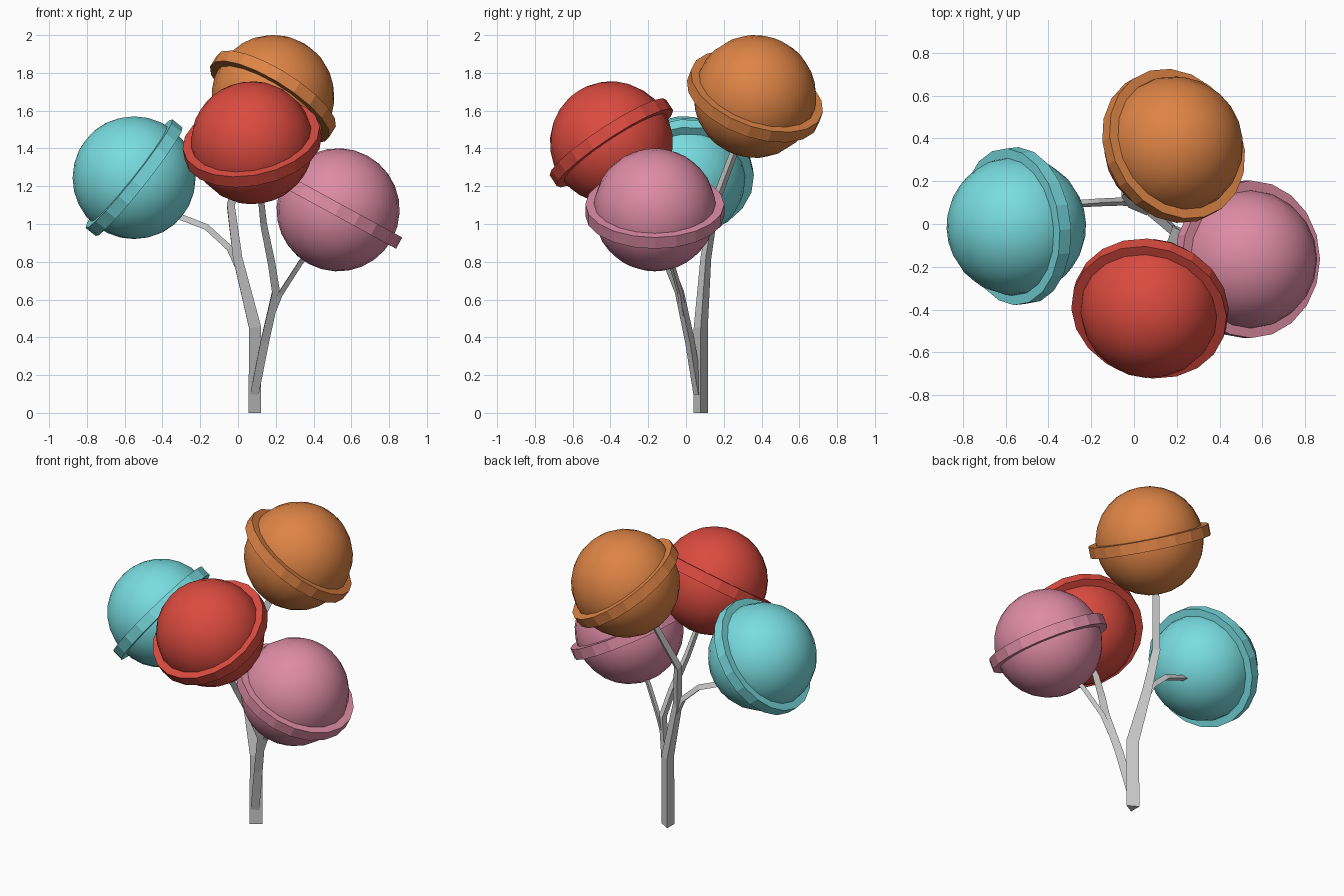
import bpy, bmesh
from math import cos, sin, tau
from mathutils import Vector

if "Cube" in bpy.data.objects:
    bpy.data.objects.remove(bpy.data.objects["Cube"])

UP = Vector((0, 0, 1))
SIDES = 20


def finish(name, bm, mat=None, smooth=False):
    bmesh.ops.recalc_face_normals(bm, faces=bm.faces)
    for f in bm.faces:
        f.smooth = smooth
    me = bpy.data.meshes.new(name)
    bm.to_mesh(me)
    bm.free()
    ob = bpy.data.objects.new(name, me)
    bpy.context.collection.objects.link(ob)
    if mat:
        me.materials.append(mat)
    return ob


def branch(name, path):
    """Tapered three-sided limb through (x, y, z, radius) points."""
    bm = bmesh.new()
    pts = [Vector(p[:3]) for p in path]
    loops = []
    for i, p in enumerate(pts):
        if i == 0:
            t = UP if p.z == 0 else pts[1] - p
        else:
            t = (pts[min(i + 1, len(pts) - 1)] - p).normalized() + (p - pts[i - 1]).normalized()
        q = UP.rotation_difference(t.normalized())
        loops.append([bm.verts.new(p + q @ (Vector((cos(a), sin(a), 0)) * path[i][3]))
                      for a in (k * tau / 3 for k in range(3))])
    for a, b in zip(loops, loops[1:]):
        for k in range(3):
            bm.faces.new((a[k], a[(k + 1) % 3], b[(k + 1) % 3], b[k]))
    bm.faces.new(loops[0])
    bm.faces.new(loops[-1])
    return finish(name, bm)


def candy(name, center, axis, color):
    """Smooth ball with a flat-sided hoop around its tilted equator."""
    mat = bpy.data.materials.new(name + "_colour")
    mat.diffuse_color = (*color, 1)
    mat.use_nodes = True
    mat.node_tree.nodes["Principled BSDF"].inputs["Base Color"].default_value = mat.diffuse_color
    quat = UP.rotation_difference(Vector(axis).normalized())

    bm = bmesh.new()
    bmesh.ops.create_uvsphere(bm, u_segments=SIDES, v_segments=14, radius=0.326)
    ball = finish(name + "_ball", bm, mat, True)

    bm = bmesh.new()
    profile = [(0.30, -0.034), (0.368, -0.034), (0.368, 0.034), (0.30, 0.034)]
    rings = [[bm.verts.new((r * cos(k * tau / SIDES), r * sin(k * tau / SIDES), z))
              for r, z in profile] for k in range(SIDES)]
    for k in range(SIDES):
        a, b = rings[k], rings[(k + 1) % SIDES]
        for j in range(4):
            bm.faces.new((a[j], b[j], b[(j + 1) % 4], a[(j + 1) % 4]))
    hoop = finish(name + "_hoop", bm, mat)

    for ob in (ball, hoop):
        ob.location = center
        ob.rotation_mode = 'QUATERNION'
        ob.rotation_quaternion = quat


# Candy heads: centre, hoop axis, colour
candy("orange_candy", (0.185, 0.365, 1.675), (0.50, 0.30, 0.80), (0.73, 0.23, 0.06))
candy("red_candy", (0.075, -0.395, 1.43), (-0.16, -0.54, 0.82), (0.71, 0.07, 0.05))
candy("teal_candy", (-0.55, -0.01, 1.245), (-0.78, -0.09, 0.62), (0.19, 0.72, 0.75))
candy("pink_candy", (0.53, -0.165, 1.075), (0.48, 0.0, 0.88), (0.73, 0.26, 0.38))

# Main stem, running up into the orange head
branch("trunk", [(0.078, 0.078, 0, .045), (0.08, 0.078, 0.45, .043),
                 (-0.01, 0.105, 0.82, .033), (-0.045, 0.15, 1.1, .028),
                 (0.06, 0.27, 1.42, .024)])
# Side limb to the teal head
branch("teal_branch", [(0.01, 0.1, 0.74, .022), (-0.05, 0.105, 0.87, .022),
                       (-0.17, 0.1, 0.98, .021), (-0.31, 0.09, 1.035, .02),
                       (-0.42, 0.06, 1.07, .018)])
# Second stem, running up into the red head
branch("red_branch", [(0.08, 0.065, 0.1, .03), (0.135, 0.02, 0.38, .03),
                      (0.195, -0.035, 0.64, .028), (0.17, -0.1, 0.8, .026),
                      (0.13, -0.2, 1.0, .023), (0.11, -0.31, 1.2, .02)])
# Side limb to the pink head
branch("pink_branch", [(0.175, -0.015, 0.52, .018), (0.22, -0.03, 0.63, .018),
                       (0.33, -0.08, 0.8, .017), (0.44, -0.13, 0.92, .016)])
